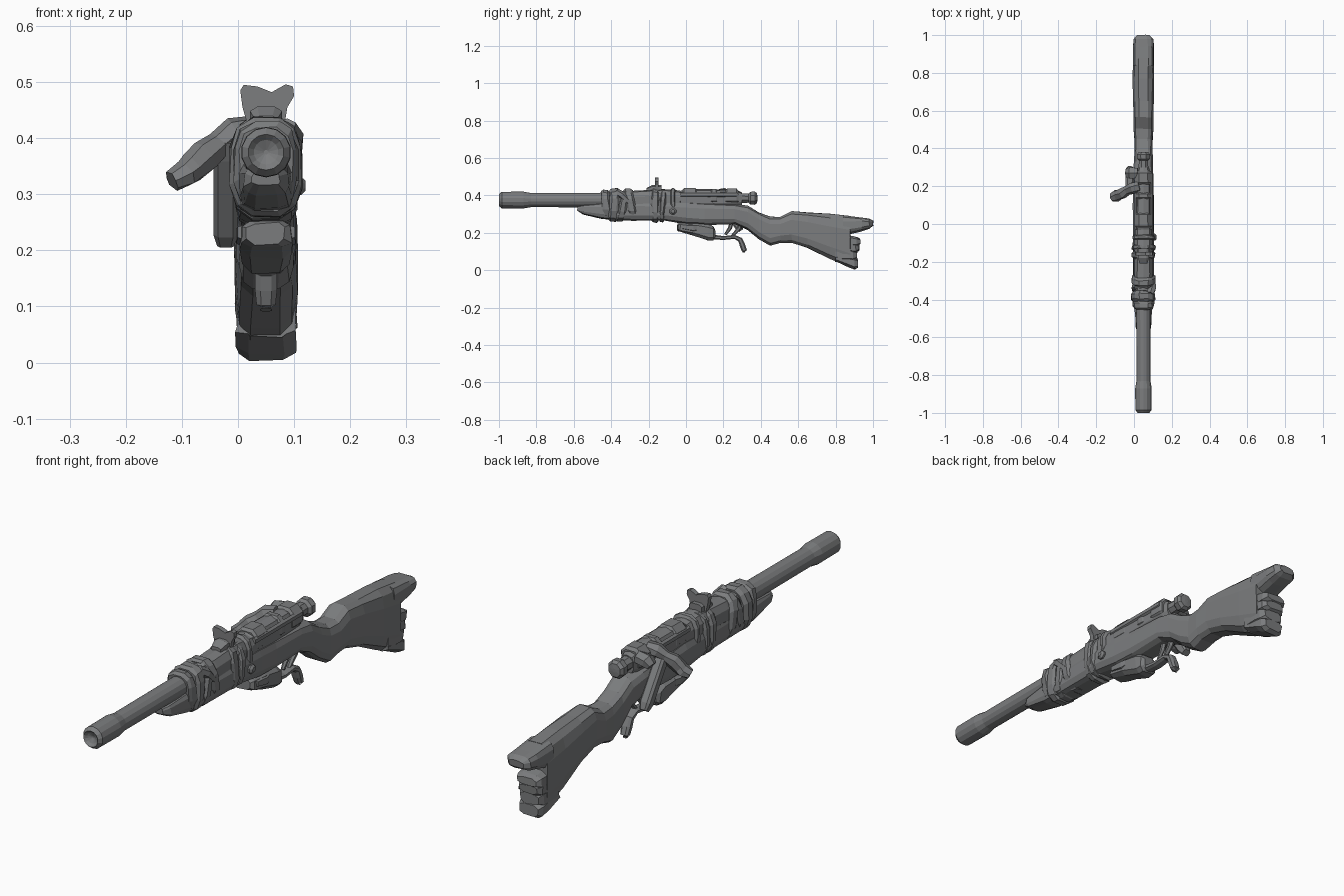
import bpy, bmesh, math, random
from mathutils import Vector

random.seed(4)
CX = 0.05          # bore line in x
BORE = 0.375       # bore line in z

metal = bpy.data.materials.new("dark_grey")
metal.diffuse_color = (0.2, 0.205, 0.21, 1)


def finish(name, bm):
    bmesh.ops.recalc_face_normals(bm, faces=bm.faces)
    me = bpy.data.meshes.new(name)
    bm.to_mesh(me)
    bm.free()
    me.materials.append(metal)
    ob = bpy.data.objects.new(name, me)
    bpy.context.collection.objects.link(ob)
    return ob


def sweep(name, stations, n=10, power=2.0, follow=False, jitter=0.0, tilt=0.0):
    """Loft rounded rings through stations (x, y, z, half_width, half_height)."""
    bm = bmesh.new()
    centres = [Vector(s[:3]) for s in stations]
    rings = []
    for i, s in enumerate(stations):
        side, up = Vector((1, 0, 0)), Vector((0, tilt, 1))
        if follow:
            t = (centres[min(i + 1, len(centres) - 1)] - centres[max(i - 1, 0)]).normalized()
            side = t.cross(Vector((0, 0, 1))).normalized()
            up = side.cross(t)
        ring = []
        for k in range(n):
            a = 2 * math.pi * (k + 0.5) / n
            c, d = math.cos(a), math.sin(a)
            u = math.copysign(abs(c) ** (2 / power), c) * s[3]
            v = math.copysign(abs(d) ** (2 / power), d) * s[4]
            j = Vector([random.uniform(-jitter, jitter) for _ in range(3)])
            ring.append(bm.verts.new(centres[i] + side * u + up * v + j))
        rings.append(ring)
    for a, b in zip(rings, rings[1:]):
        for k in range(n):
            bm.faces.new((a[k], a[(k + 1) % n], b[(k + 1) % n], b[k]))
    bm.faces.new(rings[0])
    bm.faces.new(rings[-1])
    return finish(name, bm)


def body(name, rows, **kw):
    """Loft along y from rows (y, z_bottom, z_top, half_width)."""
    return sweep(name, [(CX, y, (b + t) / 2, w, (t - b) / 2) for y, b, t, w in rows], **kw)


def turned(name, rows, z=BORE, n=10):
    """Round part on the bore axis from rows (y, radius)."""
    return sweep(name, [(CX, y, z, r, r) for y, r in rows], n=n)


def plate(name, outline, y0, y1):
    """Extrude an x-z outline along y."""
    bm = bmesh.new()
    f = bm.faces.new([bm.verts.new((x, y0, z)) for x, z in outline])
    ext = bmesh.ops.extrude_face_region(bm, geom=[f])["geom"]
    bmesh.ops.translate(bm, vec=(0, y1 - y0, 0), verts=[g for g in ext if isinstance(g, bmesh.types.BMVert)])
    return finish(name, bm)


# Barrel with swollen muzzle and shallow bore
turned("barrel", [(-0.982, 0.004), (-0.99, 0.022), (-1.0, 0.032), (-0.985, 0.044), (-0.87, 0.045),
                  (-0.83, 0.038), (-0.5, 0.039), (0.0, 0.040)], n=14)

# Wooden stock: fore-end, wrist and butt
body("stock", [(-0.58, 0.315, 0.34, 0.025), (-0.55, 0.298, 0.35, 0.04), (-0.45, 0.275, 0.36, 0.048),
               (-0.35, 0.265, 0.37, 0.054), (-0.11, 0.262, 0.37, 0.057), (0.0, 0.245, 0.37, 0.056),
               (0.10, 0.24, 0.365, 0.056), (0.26, 0.245, 0.355, 0.054), (0.33, 0.215, 0.345, 0.050),
               (0.39, 0.165, 0.31, 0.048), (0.45, 0.13, 0.288, 0.049), (0.505, 0.145, 0.287, 0.052),
               (0.565, 0.145, 0.317, 0.054), (0.65, 0.117, 0.311, 0.056), (0.77, 0.058, 0.303, 0.057),
               (0.878, 0.014, 0.293, 0.057)], n=12, power=3.4, jitter=0.002)

# Splintered end of the butt
body("butt_horn", [(0.84, 0.18, 0.294, 0.0565), (0.94, 0.208, 0.283, 0.056), (0.98, 0.222, 0.278, 0.052),
                   (1.0, 0.236, 0.264, 0.034)], n=12, power=3, jitter=0.002)
for i, (b, t, y) in enumerate([(0.0, 0.075, 0.92), (0.045, 0.118, 0.915), (0.09, 0.155, 0.926), (0.125, 0.187, 0.932)]):
    body(f"butt_splinter_{i}", [(0.80, b + 0.05 * (i == 0), t, 0.055), (0.87, b + 0.014 * (i == 0), t, 0.056),
                                (y - 0.02, b + 0.001, t - 0.006, 0.054), (y, b + 0.012, t - 0.018, 0.042)],
         n=8, power=3.2, jitter=0.003)

# Upper handguard and receiver
body("handguard", [(-0.43, 0.33, 0.42, 0.043), (-0.27, 0.32, 0.425, 0.05), (-0.12, 0.32, 0.435, 0.05),
                   (-0.03, 0.32, 0.425, 0.047)], power=2.5, jitter=0.002)
body("receiver", [(-0.05, 0.32, 0.415, 0.047), (0.0, 0.32, 0.435, 0.046), (0.2, 0.33, 0.432, 0.042),
                  (0.27, 0.335, 0.425, 0.038), (0.30, 0.345, 0.415, 0.03)], power=2.7)
for sx in (-1, 1):
    sweep(f"receiver_rail_{sx}", [(CX + sx * 0.04, y, 0.405, 0.01, 0.014) for y in (-0.03, 0.27)], n=6)
for i, (y0, y1, h) in enumerate([(-0.02, 0.06, 0.442), (0.13, 0.17, 0.438), (0.21, 0.28, 0.44)]):
    body(f"receiver_collar_{i}", [(y0, 0.35, h - 0.01, 0.045), (y0 + 0.01, 0.345, h, 0.048),
                                  (y1 - 0.01, 0.345, h, 0.047), (y1, 0.35, h - 0.012, 0.042)], n=8, power=2.6)

# Bolt tail with end knob
turned("bolt_tail", [(0.26, 0.03), (0.335, 0.026), (0.345, 0.037), (0.368, 0.038), (0.38, 0.028), (0.382, 0.008)],
       z=0.385, n=8)

# Bolt handle on the left side, pinched before the knob
sweep("bolt_handle", [(0.03, 0.20, 0.415, 0.028, 0.026), (-0.01, 0.19, 0.408, 0.03, 0.027),
                      (-0.035, 0.18, 0.388, 0.024, 0.021), (-0.06, 0.165, 0.37, 0.033, 0.028),
                      (-0.08, 0.155, 0.348, 0.03, 0.027), (-0.095, 0.148, 0.338, 0.034, 0.023),
                      (-0.118, 0.14, 0.324, 0.024, 0.019)], n=7, follow=True, jitter=0.003)
sweep("bolt_lug", [(0.02, 0.27, 0.405, 0.03, 0.025), (-0.02, 0.27, 0.40, 0.035, 0.024), (-0.038, 0.27, 0.385, 0.025, 0.016)],
      n=6, follow=True)

# Hanging side lever on the left
sweep("side_lever", [(-0.022, 0.17, 0.40, 0.018, 0.018), (-0.022, 0.19, 0.37, 0.023, 0.022),
                     (-0.022, 0.28, 0.235, 0.023, 0.022), (-0.022, 0.295, 0.212, 0.016, 0.014)],
      n=8, power=3.5, follow=True)

# Cloth and metal wraps: y, width, z bottom, z top, half width, tilt
wraps = [(-0.425, 0.045, 0.272, 0.432, 0.058, -0.10), (-0.385, 0.055, 0.258, 0.440, 0.065, 0.05),
         (-0.335, 0.045, 0.258, 0.432, 0.062, 0.22), (-0.295, 0.05, 0.262, 0.438, 0.063, -0.2),
         (-0.165, 0.04, 0.252, 0.438, 0.063, 0.0), (-0.125, 0.028, 0.255, 0.432, 0.065, 0.06),
         (-0.07, 0.026, 0.30, 0.44, 0.06, 0.0)]
for i, (y, w, b, t, hw, tilt) in enumerate(wraps):
    body(f"wrap_{i}", [(y - w / 2, b + 0.01, t - 0.01, hw - 0.01), (y - w / 4, b, t, hw),
                       (y + w / 4, b, t, hw), (y + w / 2, b + 0.01, t - 0.01, hw - 0.01)],
         n=12, power=2.7, tilt=tilt, jitter=0.003)
sweep("wrap_knot", [(0.085, -0.37, 0.42, 0.02, 0.018), (0.095, -0.34, 0.40, 0.024, 0.02), (0.10, -0.29, 0.35, 0.014, 0.014)],
      n=6, follow=True)

# Forked sight
plate("sight", [(0.018, 0.42), (0.082, 0.42), (0.088, 0.455), (0.100, 0.475), (0.098, 0.492), (0.085, 0.496),
                (0.06, 0.482), (0.035, 0.492), (0.01, 0.495), (0.004, 0.485), (0.008, 0.455)], -0.167, -0.147)
body("sight_base", [(-0.21, 0.42, 0.44, 0.022), (-0.18, 0.42, 0.457, 0.03), (-0.13, 0.42, 0.457, 0.03)], n=8, power=3)

# Lower magazine housing
body("magazine", [(-0.045, 0.21, 0.25, 0.035), (-0.03, 0.203, 0.255, 0.046), (0.04, 0.185, 0.255, 0.048),
                  (0.12, 0.156, 0.25, 0.046), (0.145, 0.158, 0.235, 0.04), (0.155, 0.17, 0.22, 0.028)],
     n=8, power=3.5, jitter=0.003)
body("magazine_rib", [(-0.02, 0.215, 0.25, 0.054), (0.04, 0.2, 0.25, 0.056), (0.06, 0.205, 0.25, 0.05)], n=8, power=3)

# Trigger and guard lever
sweep("trigger_guard", [(CX, y, z, w, h) for y, z, w, h in [
    (0.12, 0.18, 0.024, 0.014), (0.2, 0.172, 0.022, 0.011), (0.26, 0.178, 0.02, 0.011), (0.29, 0.163, 0.021, 0.014),
    (0.302, 0.133, 0.021, 0.016), (0.312, 0.104, 0.018, 0.015), (0.308, 0.094, 0.011, 0.009)]], n=8, power=2.6, follow=True)
for name, y0, y1, zb, r in [("trigger", 0.235, 0.21, 0.19, 0.011), ("guard_strut", 0.285, 0.245, 0.18, 0.012)]:
    sweep(name, [(CX, y0 + 0.01, 0.26, r, r), (CX, y0, 0.225, r, r), (CX, y1, zb, r * 0.7, r * 0.6)], n=6, follow=True)

# Side pin on the right of the stock
sweep("side_pin", [(0.09, -0.07, 0.315, 0.02, 0.018), (0.112, -0.07, 0.315, 0.02, 0.018),
                   (0.12, -0.07, 0.315, 0.01, 0.01)], n=8, follow=True)
